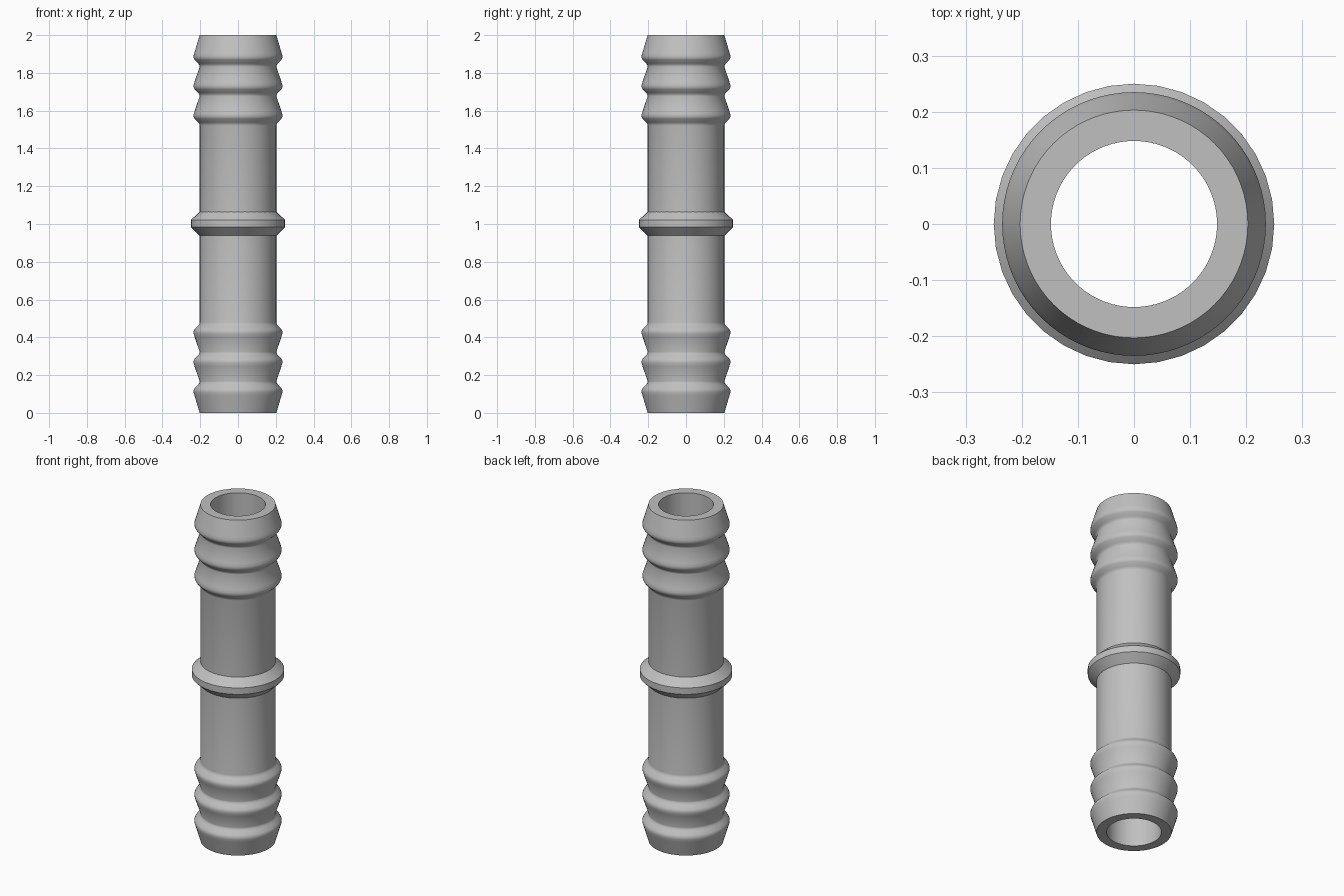
import bpy, bmesh, math

cube = bpy.data.objects.get("Cube")
if cube:
    bpy.data.objects.remove(cube, do_unlink=True)

# Plain grey plastic
grey = bpy.data.materials.new("grey_plastic")
grey.use_nodes = True
colour = (0.53, 0.53, 0.53, 1)
grey.diffuse_color = colour
grey.node_tree.nodes["Principled BSDF"].inputs["Base Color"].default_value = colour


def lathe(name, profile, sides):
    """Revolve a closed (radius, height) loop around z."""
    bm = bmesh.new()
    rings = []
    for i in range(sides):
        a = 2 * math.pi * i / sides
        rings.append([bm.verts.new((r * math.cos(a), r * math.sin(a), z))
                      for r, z in profile])
    n = len(profile)
    for i in range(sides):
        a, b = rings[i], rings[(i + 1) % sides]
        for j in range(n):
            k = (j + 1) % n
            bm.faces.new((a[j], b[j], b[k], a[k]))
    bmesh.ops.recalc_face_normals(bm, faces=bm.faces)
    mesh = bpy.data.meshes.new(name)
    bm.to_mesh(mesh)
    bm.free()
    mesh.materials.append(grey)
    obj = bpy.data.objects.new(name, mesh)
    bpy.context.collection.objects.link(obj)
    bpy.ops.object.select_all(action='DESELECT')
    obj.select_set(True)
    bpy.context.view_layer.objects.active = obj
    bpy.ops.object.shade_smooth_by_angle(angle=math.radians(32))
    return obj


# Barbed tube: three rounded barbs on each end, straight bore
BORE, TUBE, MID = 0.148, 0.203, 1.0
barb = [(0.230, 0.026), (0.235, 0.009), (0.235, -0.004), (0.230, -0.014),
        (0.212, -0.032), (0.205, -0.041)]
upper = [(TUBE, 2.0)]
for i in range(3):
    peak = 1.883 - 0.156 * i
    upper += [(r, peak + dz) for r, dz in barb]
    upper.append((TUBE, peak - 0.05))
lower = [(r, 2 * MID - z) for r, z in reversed(upper)]
lathe("barbed_tube", upper + lower + [(BORE, 0.0), (BORE, 2.0)], 72)

# Bevelled stop collar at the middle
lathe("stop_collar", [(0.19, 1.065), (0.203, 1.065), (0.25, 1.021),
                      (0.25, 0.983), (0.203, 0.938), (0.19, 0.938)], 36)
